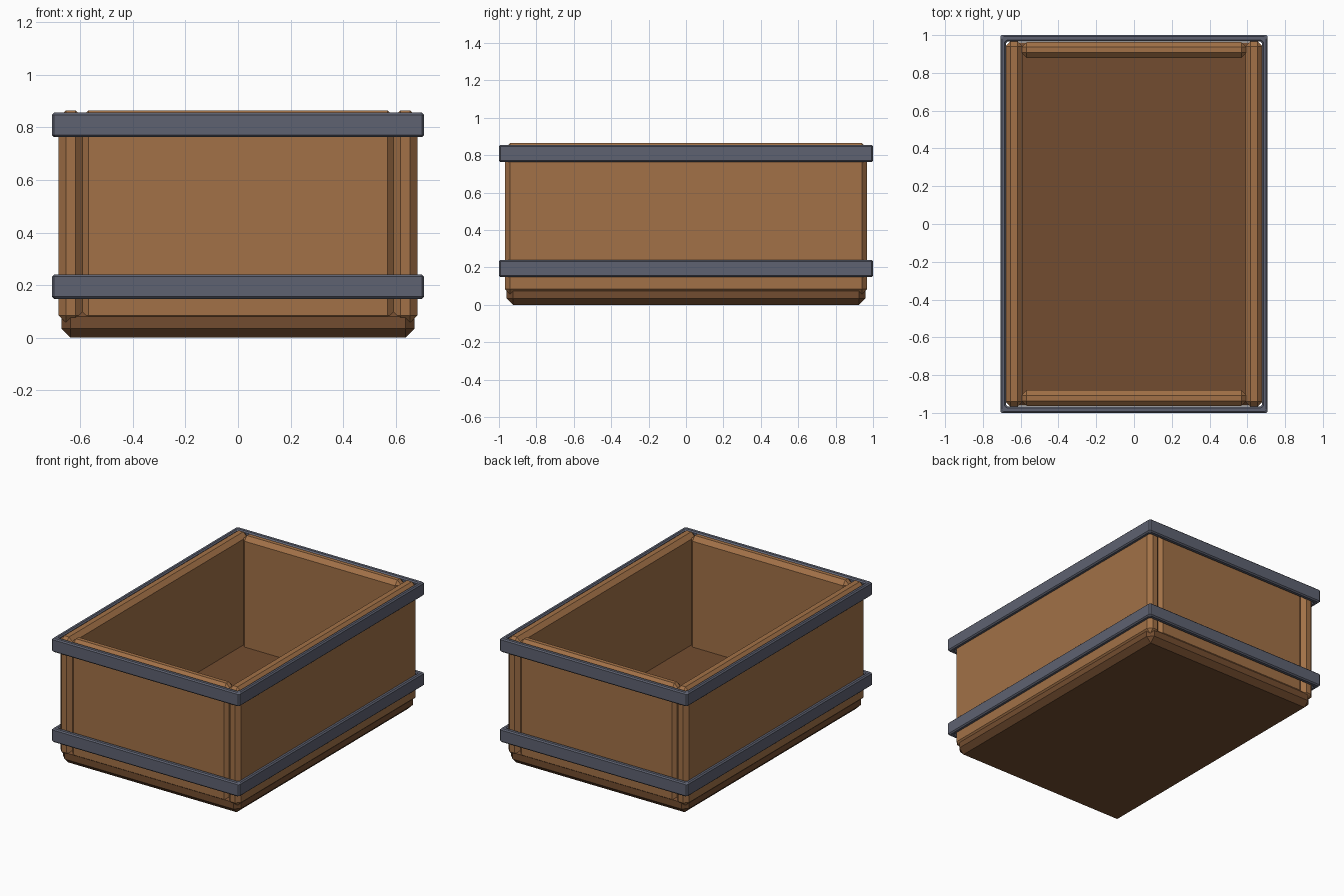
import bpy
import bmesh

cube = bpy.data.objects.get("Cube")
if cube:
    bpy.data.objects.remove(cube, do_unlink=True)


def material(name, colour):
    mat = bpy.data.materials.new(name)
    mat.use_nodes = True
    mat.diffuse_color = (*colour, 1)
    shader = next(n for n in mat.node_tree.nodes if n.type == "BSDF_PRINCIPLED")
    shader.inputs["Base Color"].default_value = (*colour, 1)
    shader.inputs["Roughness"].default_value = 0.8
    return mat


wood = material("warm_wood", (0.36, 0.165, 0.063))
dark_wood = material("dark_wood", (0.17, 0.073, 0.029))
metal = material("grey_metal", (0.112, 0.122, 0.165))


def finish(name, bm, mat, chamfer):
    """Chamfer every sharp edge and turn the mesh into an object."""
    bmesh.ops.recalc_face_normals(bm, faces=bm.faces)
    bmesh.ops.bevel(bm, geom=bm.edges[:], offset=chamfer, offset_type="OFFSET",
                    segments=1, profile=0.5, affect="EDGES")
    mesh = bpy.data.meshes.new(name)
    bm.to_mesh(mesh)
    bm.free()
    mesh.materials.append(mat)
    obj = bpy.data.objects.new(name, mesh)
    bpy.context.collection.objects.link(obj)
    return obj


def board(name, low, high, mat, chamfer):
    """Chamfered box between two opposite corners."""
    bm = bmesh.new()
    bmesh.ops.create_cube(bm, size=1)
    for v in bm.verts:
        v.co = [(a + b) / 2 + c * (b - a) for a, b, c in zip(low, high, v.co)]
    return finish(name, bm, mat, chamfer)


def band(name, bottom, top):
    """Rectangular metal hoop, open in the middle."""
    bm = bmesh.new()
    corners = [(-1, -1), (1, -1), (1, 1), (-1, 1)]
    loops = []
    for x, y, z in ((0.708, 1.0, bottom), (0.708, 1.0, top),
                    (0.677, 0.965, top), (0.677, 0.965, bottom)):
        loops.append([bm.verts.new((x * sx, y * sy, z)) for sx, sy in corners])
    for i in range(4):
        a, b = loops[i], loops[(i + 1) % 4]
        for j in range(4):
            k = (j + 1) % 4
            bm.faces.new((a[j], a[k], b[k], b[j]))
    return finish(name, bm, metal, 0.008)


# Floor slab
board("base", (-0.672, -0.96, 0), (0.672, 0.96, 0.115), dark_wood, 0.035)

# Side and end walls
WALL_BOTTOM, WALL_TOP, CHAMFER = 0.056, 0.865, 0.028
for name, sign in (("left", 1), ("right", -1)):
    xs = sorted((0.59 * sign, 0.682 * sign))
    board(name + "_wall", (xs[0], -0.968, WALL_BOTTOM),
          (xs[1], 0.968, WALL_TOP), wood, CHAMFER)
for name, sign in (("back", 1), ("front", -1)):
    ys = sorted((0.88 * sign, 0.964 * sign))
    board(name + "_wall", (-0.596, ys[0], WALL_BOTTOM),
          (0.596, ys[1], WALL_TOP), wood, CHAMFER)

# Metal bands
band("lower_band", 0.148, 0.24)
band("upper_band", 0.763, 0.856)
